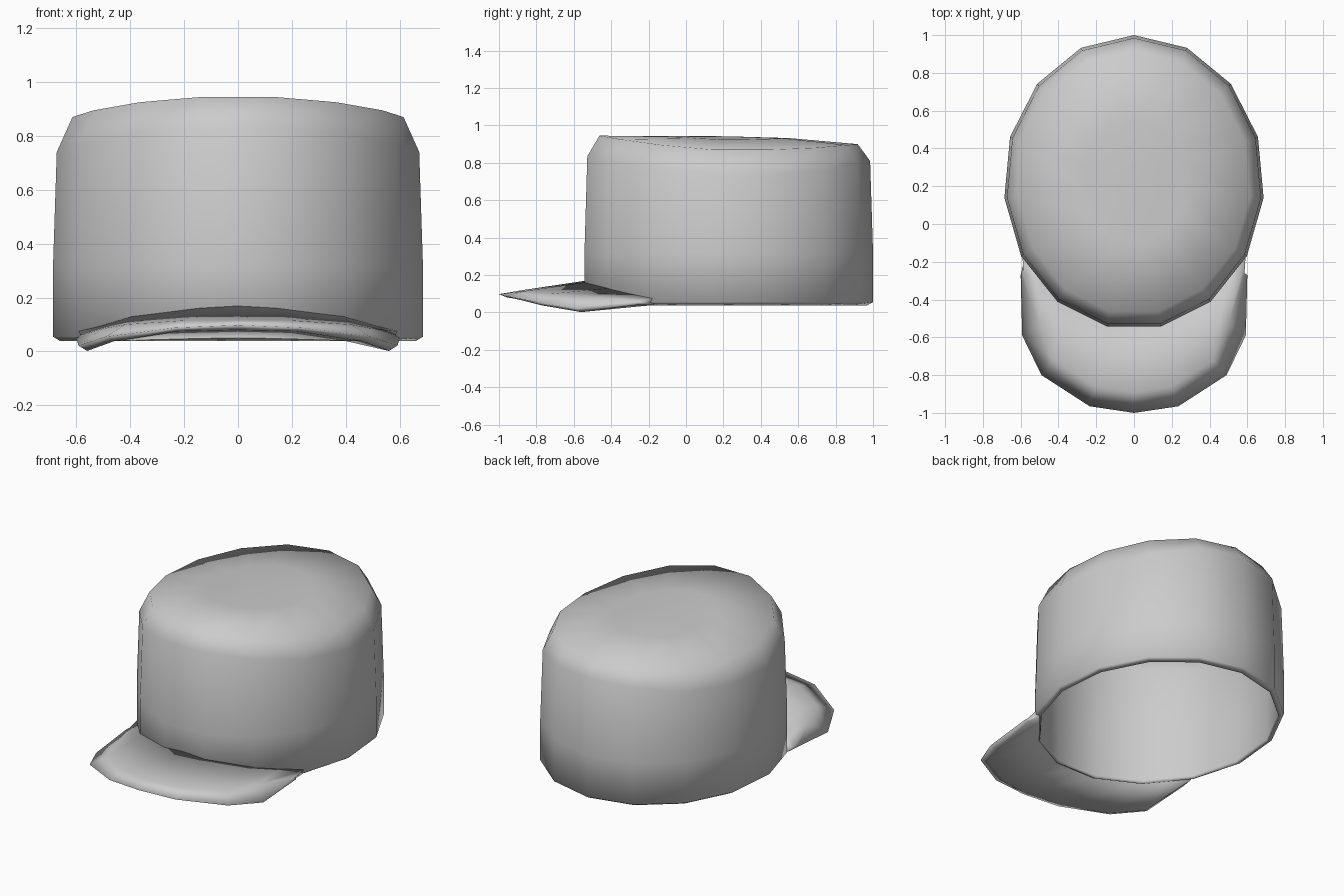
import bpy, bmesh
from math import sin, cos, pi

if "Cube" in bpy.data.objects:
    bpy.data.objects.remove(bpy.data.objects["Cube"])

SIDES = 15
RX, RY, CY = 0.69, 0.78, 0.22
# crown top-edge height and its drop to the shoulder, from back to front
TOP_Z = [0.90, 0.895, 0.88, 0.87, 0.87, 0.895, 0.925, 0.945]
DROP = [0.09, 0.10, 0.12, 0.13, 0.13, 0.125, 0.115, 0.11]


def oval(k, scale):
    a = 2 * pi * k / SIDES
    return scale * RX * sin(a), CY + scale * RY * cos(a)


def ring(bm, scale, height):
    """One loop of the oval; height is a function of the folded side index."""
    return [bm.verts.new((*oval(k, scale), height(min(k, SIDES - k))))
            for k in range(SIDES)]


def bridge(bm, a, b, closed=True):
    n = len(a)
    for i in range(n if closed else n - 1):
        j = (i + 1) % n
        bm.faces.new((a[i], a[j], b[j], b[i]))


def finish(bm, name):
    bmesh.ops.recalc_face_normals(bm, faces=bm.faces)
    mesh = bpy.data.meshes.new(name)
    bm.to_mesh(mesh)
    bm.free()
    mesh.shade_smooth()
    obj = bpy.data.objects.new(name, mesh)
    bpy.context.collection.objects.link(obj)
    return obj


# Crown: hollow shell, from outer top centre down to the rim and back up inside
bm = bmesh.new()
loops = [
    (0.42, lambda j: 0.925 + 0.25 * (TOP_Z[j] - 0.87)),
    (0.895, lambda j: TOP_Z[j]),
    (0.98, lambda j: TOP_Z[j] - DROP[j]),
    (1.0, lambda j: 0.32),
    (1.0, lambda j: 0.055),
    (0.96, lambda j: 0.038),
    (0.955, lambda j: 0.06),
    (0.96, lambda j: 0.32),
    (0.945, lambda j: TOP_Z[j] - DROP[j] - 0.01),
    (0.87, lambda j: TOP_Z[j] - 0.025),
    (0.40, lambda j: 0.90 + 0.25 * (TOP_Z[j] - 0.87)),
]
rings = [ring(bm, s, h) for s, h in loops]
for a, b in zip(rings, rings[1:]):
    bridge(bm, a, b)
for r, z in ((rings[0], 0.942), (rings[-1], 0.92)):
    c = bm.verts.new((0, CY, z))
    for i in range(SIDES):
        bm.faces.new((r[i], r[(i + 1) % SIDES], c))
finish(bm, "crown")

# Visor: curved closed slab; half cross-sections from the side to the middle
inner = [(0.59, -0.18, 0.075), (0.495, -0.29, 0.10), (0.395, -0.405, 0.13),
         (0.14, -0.535, 0.162), (0, -0.535, 0.17)]
edge = [(0.60, -0.27, 0.05), (0.592, -0.59, 0.022), (0.49, -0.80, 0.055),
        (0.235, -0.965, 0.088), (0, -1.0, 0.098)]
crest = [(0.585, -0.26, 0.06), (0.50, -0.53, 0.085), (0.42, -0.72, 0.10),
         (0.20, -0.86, 0.115), (0, -0.89, 0.117)]
under = [(0.58, -0.26, 0.04), (0.56, -0.56, 0.002), (0.46, -0.77, 0.038),
         (0.22, -0.92, 0.075), (0, -0.955, 0.08)]
root = [(0.575, -0.17, 0.04), (0.48, -0.28, 0.04), (0.385, -0.39, 0.042),
        (0.137, -0.52, 0.048), (0, -0.52, 0.05)]


def mirrored(half):
    return half + [(-x, y, z) for x, y, z in reversed(half[:-1])]


bm = bmesh.new()
rows = [[bm.verts.new(p) for p in mirrored(h)]
        for h in (inner, crest, edge, under, root)]
for a, b in zip(rows, rows[1:] + rows[:1]):
    bridge(bm, a, b, closed=False)
for end in (0, -1):
    bm.faces.new([r[end] for r in rows])
finish(bm, "visor")
